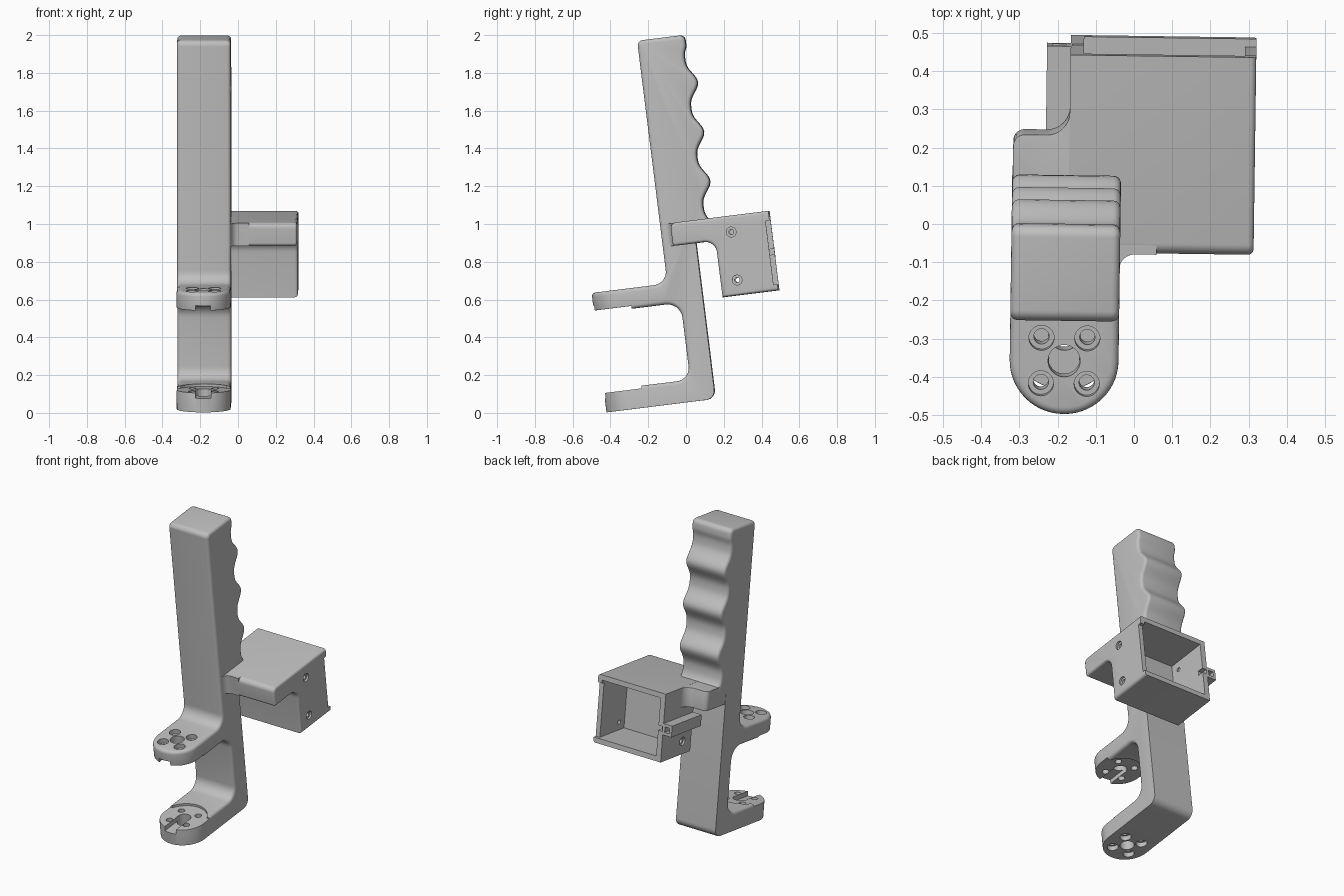
import bpy, bmesh, math
from mathutils import Matrix, Vector

old = bpy.data.objects.get("Cube")
if old:
    bpy.data.objects.remove(old, do_unlink=True)

grey = bpy.data.materials.new("plain grey")
grey.use_nodes = True
COL = (0.52, 0.52, 0.52, 1)
grey.diffuse_color = COL
grey.node_tree.nodes["Principled BSDF"].inputs["Base Color"].default_value = COL

# The parts are modelled upright, then leaned together
LEAN = Matrix.Rotation(math.radians(-0.8), 4, 'Z') @ Matrix.Rotation(math.radians(7.1), 4, 'X')
parts = []


def rounded(points, steps=8):
    """Outline with each (a, b, radius) corner replaced by an arc."""
    out = []
    for i, (a, b, *r) in enumerate(points):
        p = Vector((a, b))
        if not r:
            out.append(p)
            continue
        d1 = (Vector(points[i - 1][:2]) - p).normalized()
        d2 = (Vector(points[(i + 1) % len(points)][:2]) - p).normalized()
        half = d1.angle(d2) / 2
        centre = p + (d1 + d2).normalized() * r[0] / math.sin(half)
        reach = r[0] / math.tan(half)
        start = p + d1 * reach - centre
        sweep = (math.pi - 2 * half) * (1 if d1.x * d2.y - d1.y * d2.x < 0 else -1)
        for k in range(steps + 1):
            out.append(centre + Matrix.Rotation(sweep * k / steps, 2) @ start)
    return out


def finish(bm, name, keep=True):
    bmesh.ops.recalc_face_normals(bm, faces=bm.faces)
    mesh = bpy.data.meshes.new(name)
    bm.to_mesh(mesh)
    bm.free()
    mesh.materials.append(grey)
    obj = bpy.data.objects.new(name, mesh)
    bpy.context.collection.objects.link(obj)
    if keep:
        parts.append(obj)
    return obj


def prism(points, axis, lo, hi):
    """Extrude an outline along x (outline in y, z) or z (outline in x, y)."""
    bm = bmesh.new()
    place = (lambda p: (lo, p.x, p.y)) if axis == 'x' else (lambda p: (p.x, p.y, lo))
    face = bm.faces.new([bm.verts.new(place(p)) for p in points])
    grown = bmesh.ops.extrude_face_region(bm, geom=[face], use_keep_orig=True)["geom"]
    shift = Vector((hi - lo, 0, 0)) if axis == 'x' else Vector((0, 0, hi - lo))
    bmesh.ops.translate(bm, vec=shift, verts=[g for g in grown if isinstance(g, bmesh.types.BMVert)])
    bmesh.ops.recalc_face_normals(bm, faces=bm.faces)
    return bm


def middle(edge):
    return (edge.verts[0].co + edge.verts[1].co) / 2


def soften(bm, size, rule, steps=4):
    """Round the sharp edges whose midpoint passes the rule."""
    edges = [e for e in bm.edges if e.is_manifold and e.calc_face_angle(0) > 1 and rule(middle(e))]
    bmesh.ops.bevel(bm, geom=edges, offset=size, segments=steps, profile=0.5,
                    affect='EDGES', clamp_overlap=True)


def block(x, y, z):
    bm = bmesh.new()
    bmesh.ops.create_cube(bm, size=1)
    for v in bm.verts:
        v.co = [lo + (c + 0.5) * (hi - lo) for c, (lo, hi) in zip(v.co, (x, y, z))]
    return bm


def rod(radius, centre, axis, lo, hi):
    bm = bmesh.new()
    bmesh.ops.create_cone(bm, cap_ends=True, segments=32, radius1=radius, radius2=radius, depth=hi - lo)
    mid = (lo + hi) / 2
    if axis == 'x':
        turn = Matrix.Translation((mid, *centre)) @ Matrix.Rotation(math.pi / 2, 4, 'Y')
    else:
        turn = Matrix.Translation((*centre, mid))
    bmesh.ops.transform(bm, matrix=turn, verts=bm.verts)
    return bm


def cut(target, bm):
    tool = finish(bm, "cutter", keep=False)
    tool.hide_render = True
    mod = target.modifiers.new("cut", 'BOOLEAN')
    mod.operation, mod.solver, mod.object = 'DIFFERENCE', 'EXACT', tool
    bpy.context.view_layer.objects.active = target
    bpy.ops.object.modifier_apply(modifier=mod.name)
    bpy.data.objects.remove(tool, do_unlink=True)


# Handle with finger grooves, lower leg and two forward arms
MID, HALF, TIP = -0.178, 0.1425, -0.42
outline = [(-0.014, 1.987, 0.03), (-0.014, 0.692, 0.07), (TIP, 0.692), (TIP, 0.583),
           (0.043, 0.583, 0.08), (0.043, 0.172, 0.07), (TIP, 0.172), (TIP, 0.055),
           (0.163, 0.055, 0.05), (0.163, 0.96)]
for k in range(61):
    z = 0.985 + k * (1.95 - 0.985) / 60
    wave = (1 + math.cos(math.tau * (z - 1.203) / 0.2635)) / 2
    y = 0.224 + 0.052 * wave ** 1.5
    outline.append((min(y, 0.239) if z > 1.8 else y, z))
outline.append((0.239, 1.987, 0.03))
bm = prism(rounded(outline), 'x', MID - HALF, MID + HALF)
tips = [e for e in bm.edges if middle(e).y < TIP + 0.01 and abs(e.verts[0].co.z - e.verts[1].co.z) > 0.05]
tips = [e for e in tips if abs(e.verts[0].co.x - e.verts[1].co.x) < 0.01]
bmesh.ops.bevel(bm, geom=tips, offset=HALF - 0.001, segments=14, profile=0.5, affect='EDGES')
soften(bm, 0.025, lambda m: m.z > 0.11 and not (m.y > 0.155 and m.z < 0.98))
handle = finish(bm, "handle_frame")

# Pockets, bolt holes and cable slots in the arms
PIVOT = (MID, TIP + HALF)
for low, high, pocket, slot, bore in (
        (0.5, 0.75, (0.55, 0.598), (0.55, 0.625), (0.662, 0.72)),
        (0.0, 0.25, (0.158, 0.2), (0.13, 0.2), (0.03, 0.085))):
    cut(handle, rod(0.138, PIVOT, 'z', *pocket))
    cut(handle, block((MID - 0.2, MID + 0.2), (TIP - 0.05, PIVOT[1] + 0.06), pocket))
    cut(handle, block((MID - 0.04, MID + 0.04), (TIP - 0.05, PIVOT[1]), slot))
    cut(handle, rod(0.042, PIVOT, 'z', low, high))
    for dx in (-0.06, 0.06):
        for dy in (-0.06, 0.06):
            spot = (PIVOT[0] + dx, PIVOT[1] + dy)
            cut(handle, rod(0.02, spot, 'z', low, high))
            cut(handle, rod(0.033, spot, 'z', *bore))

# Housing: overhanging shelf and hollow box, open at the back
TOP, BASE, BACK, LEFT, RIGHT = 1.007, 0.583, 0.569, 0.314, -0.172
shape = [(0.045, TOP, 0.03), (BACK, TOP), (BACK, BASE), (0.272, BASE),
         (0.272, 0.885, 0.06), (0.045, 0.885, 0.015)]
bm = prism(rounded(shape), 'x', RIGHT, LEFT)
soften(bm, 0.02, lambda m: m.y < BACK - 0.01 and m.x > 0.3)
housing = finish(bm, "housing")
cut(housing, block((-0.137, 0.284), (0.305, 0.65), (0.615, 0.975)))
cut(housing, block((0.25, 0.4), (0.548, 0.65), (0.615, 0.955)))
cut(housing, block((-0.25, -0.1), (0.53, 0.65), (0.775, 0.805)))
for z in (0.664, 0.92):
    cut(housing, rod(0.013, (0.36, z), 'x', -0.3, 0.4))
    cut(housing, rod(0.026, (0.36, z), 'x', LEFT - 0.012, 0.4))
    cut(housing, rod(0.026, (0.36, z), 'x', -0.3, RIGHT + 0.012))

# Shelf joining the handle to the housing
shape = [(-0.319, 0.03), (-0.06, 0.0), (-0.037, 0.0), (-0.037, 0.045, 0.04), (0.06, 0.045),
         (0.06, 0.29), (-0.145, 0.29), (-0.145, 0.45), (RIGHT, 0.45), (RIGHT, 0.357, 0.06),
         (-0.319, 0.357, 0.03)]
bm = prism(rounded(shape), 'z', 0.886, TOP - 0.0005)
soften(bm, 0.015, lambda m: m.y > 0.2 and m.x < RIGHT - 0.001)
finish(bm, "joining_shelf")

# Side latch with a square socket
latch = finish(block((-0.234, RIGHT + 0.005), (0.272, BACK), (0.755, 0.825)), "side_latch")
cut(latch, block((-0.218, -0.184), (0.47, 0.65), (0.773, 0.807)))

# Lean everything and shade
bpy.ops.object.select_all(action='DESELECT')
for obj in parts:
    obj.data.transform(LEAN)
    obj.select_set(True)
bpy.context.view_layer.objects.active = handle
bpy.ops.object.shade_smooth_by_angle(angle=math.radians(35))
